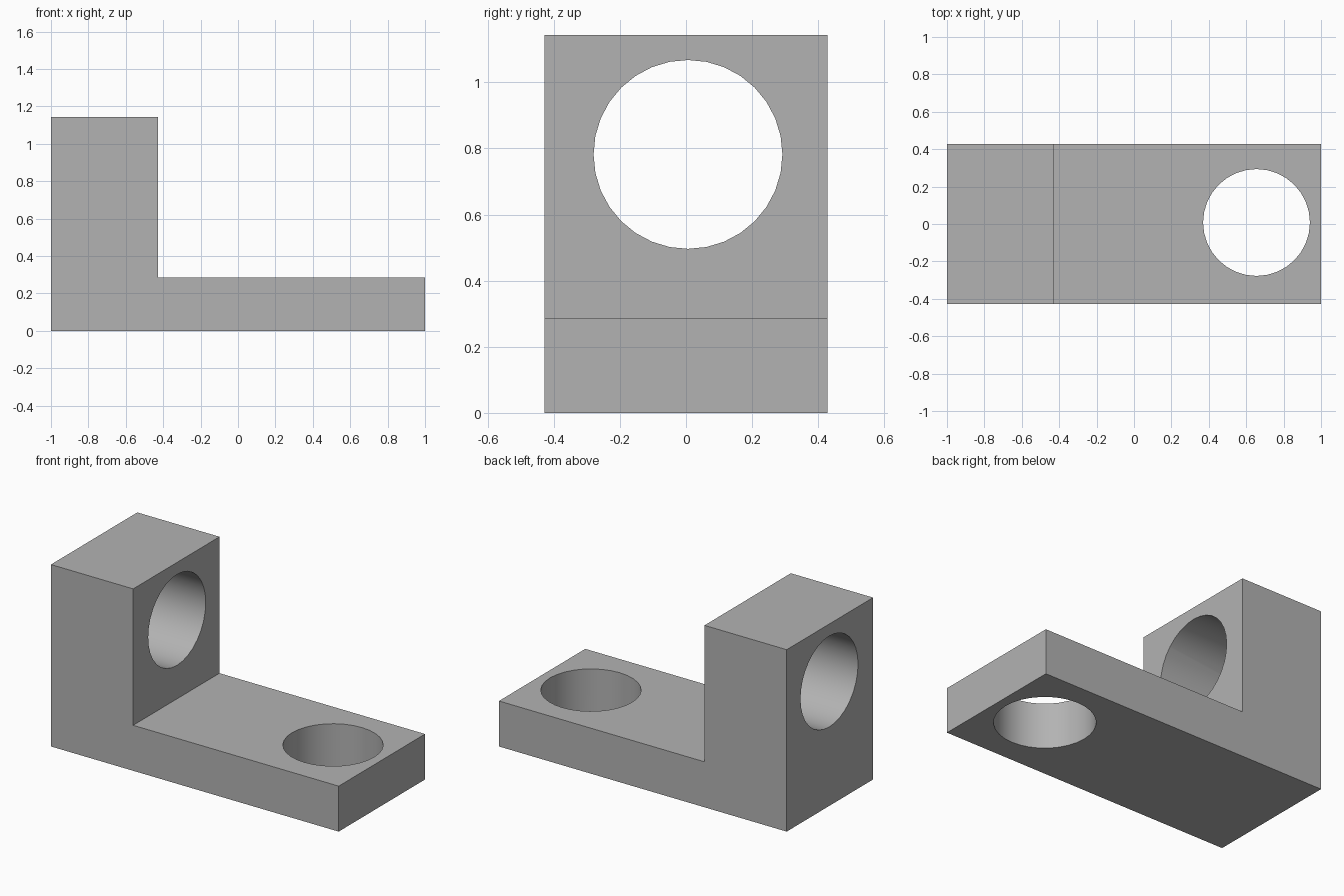
import bpy
import bmesh
import math
from mathutils import Vector

cube = bpy.data.objects.get("Cube")
if cube:
    bpy.data.objects.remove(cube, do_unlink=True)

U = 1 / 7           # design unit: the bracket is 14 units long
HALF_DEPTH = 3 * U
HOLE_RADIUS = 2 * U

grey = bpy.data.materials.new("plain grey")
grey.use_nodes = True
colour = (0.45, 0.45, 0.45, 1)
grey.diffuse_color = colour
grey.node_tree.nodes["Principled BSDF"].inputs["Base Color"].default_value = colour


def add_object(name, bm):
    mesh = bpy.data.meshes.new(name)
    bmesh.ops.recalc_face_normals(bm, faces=bm.faces)
    bm.to_mesh(mesh)
    bm.free()
    mesh.materials.append(grey)
    obj = bpy.data.objects.new(name, mesh)
    bpy.context.collection.objects.link(obj)
    return obj


# L-shaped body: side profile extruded along the depth
profile = [(-7, 0), (7, 0), (7, 2), (-3, 2), (-3, 8), (-7, 8)]
bm = bmesh.new()
face = bm.faces.new([bm.verts.new((x * U, -HALF_DEPTH, z * U)) for x, z in profile])
extruded = bmesh.ops.extrude_face_region(bm, geom=[face])["geom"]
bmesh.ops.translate(bm, vec=(0, 2 * HALF_DEPTH, 0),
                    verts=[v for v in extruded if isinstance(v, bmesh.types.BMVert)])
bracket = add_object("angle_bracket", bm)


# Round through holes
def bore(name, centre, axis):
    bm = bmesh.new()
    bmesh.ops.create_cone(bm, cap_ends=True, segments=32, radius1=HOLE_RADIUS,
                          radius2=HOLE_RADIUS, depth=0.8)
    turn = Vector((0, 0, 1)).rotation_difference(Vector(axis)).to_matrix()
    bmesh.ops.rotate(bm, verts=bm.verts, cent=(0, 0, 0), matrix=turn)
    bmesh.ops.translate(bm, verts=bm.verts, vec=centre)
    cutter = add_object(name, bm)
    cutter.hide_render = True
    mod = bracket.modifiers.new(name, "BOOLEAN")
    mod.operation = "DIFFERENCE"
    mod.solver = "EXACT"
    mod.object = cutter
    bpy.ops.object.modifier_apply(modifier=mod.name)
    bpy.data.objects.remove(cutter, do_unlink=True)


bpy.ops.object.select_all(action="DESELECT")
bracket.select_set(True)
bpy.context.view_layer.objects.active = bracket
bore("upright_hole", (-5 * U, 0.006, 0.782), (1, 0, 0))
bore("base_hole", (0.655, 0.008, U), (0, 0, 1))

# Smooth bores, crisp outer edges
bpy.ops.object.shade_smooth_by_angle(angle=math.radians(30))
